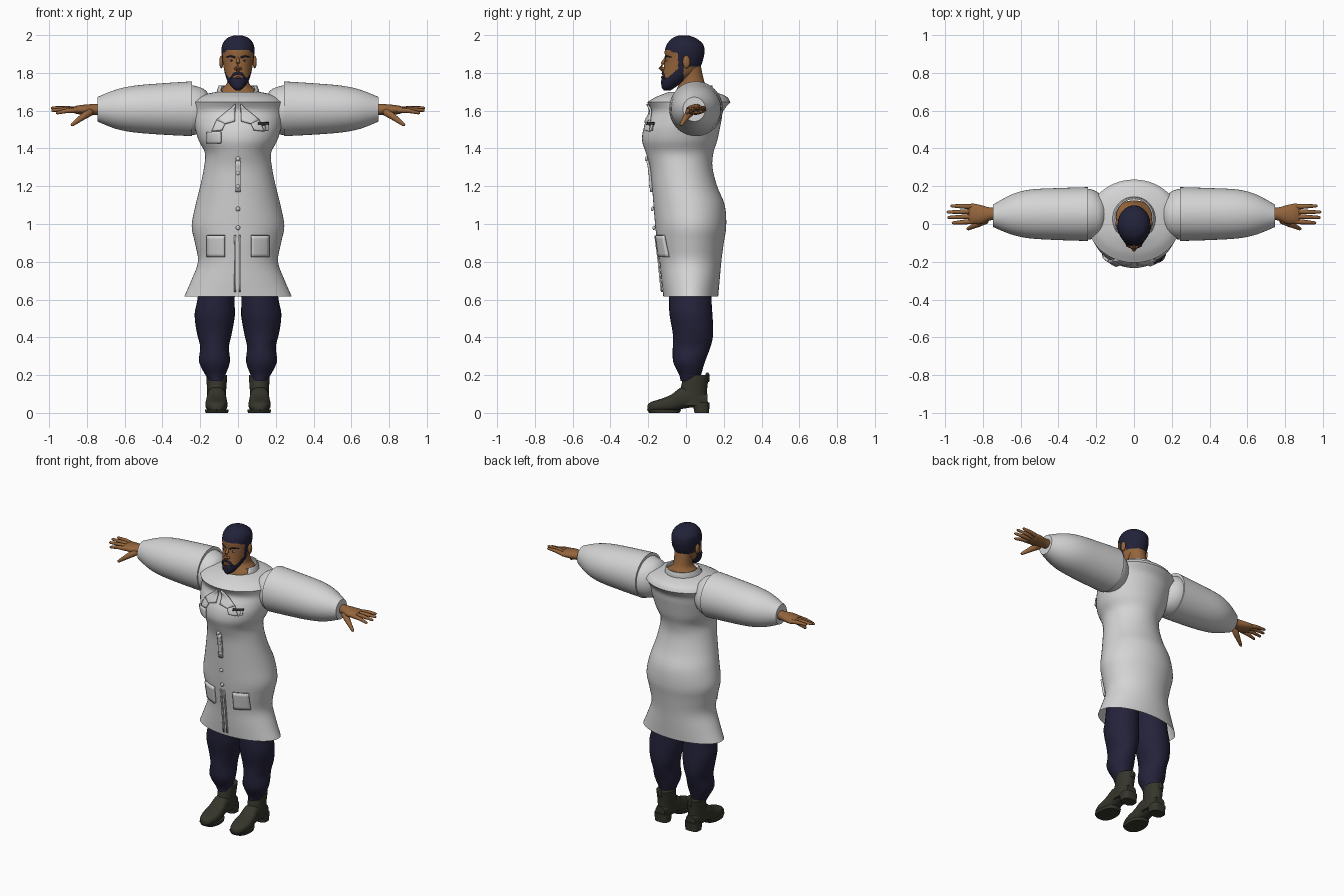
import bpy, bmesh, math
from mathutils import Vector


def material(name, rgb):
    m = bpy.data.materials.new(name)
    m.diffuse_color = (*rgb, 1)
    return m


WHITE = material("coat_white", (0.66, 0.66, 0.66))
NAVY = material("trouser_navy", (0.017, 0.016, 0.042))
HAIR = material("hair_blue_black", (0.016, 0.016, 0.042))
SKIN = material("skin_brown", (0.30, 0.13, 0.045))
LIP = material("lip_brown", (0.20, 0.07, 0.04))
BOOT = material("boot_olive", (0.036, 0.036, 0.025))
DARK = material("clip_dark", (0.03, 0.03, 0.035))


def finish(name, bm, mats, mirror=False, thick=0):
    bmesh.ops.recalc_face_normals(bm, faces=bm.faces)
    me = bpy.data.meshes.new(name)
    bm.to_mesh(me)
    bm.free()
    for m in mats:
        me.materials.append(m)
    ob = bpy.data.objects.new(name, me)
    bpy.context.collection.objects.link(ob)
    if thick:
        mod = ob.modifiers.new("thickness", 'SOLIDIFY')
        mod.thickness, mod.offset = thick, 0
    if mirror:
        ob.modifiers.new("mirror", 'MIRROR').use_mirror_merge = False
    return ob


def dense(rows, k):
    """Smoothly interpolate section rows."""
    out = []
    for i in range(len(rows) - 1):
        p0, p1, p2 = rows[max(i - 1, 0)], rows[i], rows[i + 1]
        p3 = rows[min(i + 2, len(rows) - 1)]
        for j in range(k):
            t = j / k
            out.append(tuple(b + 0.5 * t * (c - a + t * (2*a - 5*b + 4*c - d + t * (3*b - a - 3*c + d)))
                             for a, b, c, d in zip(p0, p1, p2, p3)))
    return out + [tuple(rows[-1])]


def bridge(bm, rings, caps):
    vs = [[bm.verts.new(p) for p in r] for r in rings]
    n = len(vs[0])
    for a, b in zip(vs, vs[1:]):
        for i in range(n):
            bm.faces.new((a[i], a[(i + 1) % n], b[(i + 1) % n], b[i]))
    if caps[0]:
        bm.faces.new(vs[0])
    if caps[1]:
        bm.faces.new(vs[-1])


def loft(name, rows, axis, mats, n=40, k=4, caps=(1, 1), sq=2, mirror=False, rule=None, drop=None, thick=0):
    """Skin oval sections: each row is position, then min/max of the two other axes."""
    bm = bmesh.new()
    rings = []
    for t, a0, a1, b0, b1 in dense(rows, k):
        ring = []
        for i in range(n):
            c, s = math.cos(2 * math.pi * i / n), math.sin(2 * math.pi * i / n)
            a = (a0 + a1) / 2 + (a1 - a0) / 2 * math.copysign(abs(c) ** (2 / sq), c)
            b = (b0 + b1) / 2 + (b1 - b0) / 2 * math.copysign(abs(s) ** (2 / sq), s)
            ring.append({'x': (t, a, b), 'y': (a, t, b), 'z': (a, b, t)}[axis])
        rings.append(ring)
    bridge(bm, rings, caps)
    if rule:
        for f in bm.faces:
            f.material_index = rule(f.calc_center_median())
    if drop:
        bmesh.ops.delete(bm, geom=[f for f in bm.faces if drop(f.calc_center_median())], context='FACES')
    return finish(name, bm, mats, mirror, thick)


def tube(name, pts, radii, mat, n=12, mirror=True):
    """Tapered rounded rod along points."""
    pts = [Vector(p) for p in pts]
    d0, d1 = (pts[0] - pts[1]).normalized(), (pts[-1] - pts[-2]).normalized()
    r0, r1 = radii[0], radii[-1]
    pts = [pts[0] + d0 * r0 * 0.7] + pts + [pts[-1] + d1 * r1 * 0.7]
    radii = [r0 * 0.5] + list(radii) + [r1 * 0.5]
    rings = []
    for i, (p, r) in enumerate(zip(pts, radii)):
        q = (pts[min(i + 1, len(pts) - 1)] - pts[max(i - 1, 0)]).to_track_quat('Z', 'Y')
        rings.append([p + q @ Vector((r * math.cos(2*math.pi*j/n), r * math.sin(2*math.pi*j/n), 0)) for j in range(n)])
    bm = bmesh.new()
    bridge(bm, rings, (1, 1))
    return finish(name, bm, [mat], mirror)


def ball(name, loc, size, mat, mirror=False):
    bm = bmesh.new()
    bmesh.ops.create_uvsphere(bm, u_segments=16, v_segments=10, radius=1)
    for v in bm.verts:
        v.co = Vector([l + c * s for l, c, s in zip(loc, v.co, size)])
    return finish(name, bm, [mat], mirror)


# Coat body, flaring to the hem and to the shoulder rim
COAT = [(z, -h, h, a, b) for z, h, a, b in (
    (0.615, 0.285, -0.12, 0.17), (0.70, 0.248, -0.13, 0.178), (0.80, 0.212, -0.14, 0.187),
    (0.90, 0.228, -0.153, 0.20), (0.99, 0.245, -0.163, 0.213), (1.10, 0.225, -0.172, 0.205),
    (1.20, 0.20, -0.18, 0.165), (1.30, 0.18, -0.19, 0.14), (1.375, 0.175, -0.212, 0.145),
    (1.44, 0.207, -0.232, 0.165), (1.50, 0.226, -0.226, 0.178), (1.55, 0.236, -0.205, 0.188),
    (1.60, 0.242, -0.183, 0.198), (1.645, 0.247, -0.205, 0.235))]
loft("coat_body", COAT, 'z', [WHITE], n=56, caps=(0, 0))
loft("coat_yoke", [(1.645, -0.247, 0.247, -0.205, 0.235), (1.672, -0.215, 0.215, -0.16, 0.218),
                   (1.690, -0.16, 0.16, -0.115, 0.18), (1.70, -0.108, 0.108, -0.088, 0.14)],
     'z', [WHITE], n=56, caps=(0, 0))
loft("collar", [(1.69, -0.112, 0.112, -0.09, 0.14), (1.71, -0.106, 0.106, -0.08, 0.14),
                (1.732, -0.098, 0.098, -0.06, 0.135)], 'z', [WHITE], n=48, caps=(0, 0),
     drop=lambda c: c.y < -0.02 and abs(c.x) < 0.09, thick=0.008)

# Shoulder domes and puffed sleeves
loft("shoulder_dome", [(0.13, 0.03, 0.07, 1.58, 1.62), (0.145, -0.02, 0.12, 1.53, 1.67),
                       (0.175, -0.06, 0.155, 1.49, 1.71), (0.215, -0.078, 0.18, 1.475, 1.728),
                       (0.26, -0.085, 0.188, 1.47, 1.738)], 'x', [WHITE], mirror=True)
loft("sleeve", [(0.243, -0.09, 0.195, 1.465, 1.755), (0.40, -0.085, 0.19, 1.473, 1.745),
                (0.55, -0.076, 0.182, 1.485, 1.732), (0.65, -0.055, 0.155, 1.505, 1.71),
                (0.745, -0.016, 0.103, 1.543, 1.672)], 'x', [WHITE], n=48, mirror=True)

# Hands
loft("palm", [(0.72, 0.025, 0.085, 1.578, 1.635), (0.765, 0.018, 0.088, 1.578, 1.635),
              (0.81, 0.0, 0.10, 1.578, 1.632), (0.85, 0.0, 0.108, 1.582, 1.627),
              (0.872, 0.003, 0.105, 1.588, 1.62)], 'x', [SKIN], n=24, mirror=True)
for label, y0, y1, tip, z in (("index", 0.014, 0.006, 0.958, 1.588), ("middle", 0.040, 0.035, 0.982, 1.602),
                              ("ring", 0.066, 0.063, 0.985, 1.613), ("little", 0.091, 0.096, 0.965, 1.616)):
    tube(label + "_finger", [(0.85, y0, 1.603), (0.905, (y0 + y1) / 2, (1.603 + z) / 2 + 0.004), (tip, y1, z)],
         (0.0145, 0.012, 0.008), SKIN)
tube("thumb", [(0.785, 0.022, 1.592), (0.825, 0.0, 1.565), (0.878, -0.025, 1.525)], (0.022, 0.017, 0.009), SKIN)

# Trouser legs
loft("trouser_leg", [(0.17, 0.075, 0.155, -0.03, 0.075), (0.20, 0.067, 0.172, -0.035, 0.08),
                     (0.27, 0.043, 0.206, -0.068, 0.10), (0.35, 0.048, 0.20, -0.07, 0.13),
                     (0.42, 0.033, 0.217, -0.07, 0.144), (0.52, 0.016, 0.23, -0.087, 0.14),
                     (0.60, 0.018, 0.215, -0.09, 0.135), (0.80, 0.004, 0.19, -0.09, 0.13)],
     'z', [NAVY], n=28, k=3, mirror=True)

# Boots: shaft, foot, heel, sole and pull tab
loft("boot_shaft", [(0.04, 0.063, 0.163, -0.05, 0.118), (0.09, 0.065, 0.163, -0.042, 0.112),
                    (0.14, 0.061, 0.165, -0.026, 0.113), (0.20, 0.057, 0.168, -0.014, 0.122)],
     'z', [BOOT], n=28, k=3, mirror=True)
loft("boot_foot", [(-0.205, 0.095, 0.13, 0.012, 0.04), (-0.185, 0.072, 0.155, 0.008, 0.058),
                   (-0.13, 0.056, 0.172, 0.006, 0.075), (-0.075, 0.058, 0.17, 0.008, 0.098),
                   (-0.025, 0.064, 0.164, 0.02, 0.135), (0.04, 0.066, 0.162, 0.03, 0.13),
                   (0.115, 0.08, 0.148, 0.03, 0.10)], 'y', [BOOT], n=28, k=3, sq=2.6, mirror=True)
loft("boot_sole", [(0.0, 0.052, 0.172, -0.195, -0.035), (0.018, 0.05, 0.175, -0.207, -0.025)],
     'z', [BOOT], n=28, k=1, sq=2.4, mirror=True)
loft("boot_heel", [(0.0, 0.066, 0.162, 0.045, 0.122), (0.055, 0.063, 0.165, 0.035, 0.125)],
     'z', [BOOT], n=28, k=1, sq=3, mirror=True)
tube("boot_pull_tab", [(0.112, 0.114, 0.17), (0.112, 0.113, 0.206)], (0.011, 0.01), BOOT)


# Head with hair and beard set by region
def head_colour(c):
    if c.z > 1.918 - max(0, abs(c.x) - 0.06) * 0.6:
        return 1
    if c.y > 0.012 and c.z > 1.835:
        return 1
    if -0.042 < c.y <= 0.012 and c.z > 1.86:
        return 1
    if -0.042 < c.y < -0.012 and c.z > 1.75:
        return 1
    return int(c.y < -0.012 and c.z < 1.778 + max(0, c.y + 0.095) * 0.8)


HEAD = [(z, -h, h, a, b) for z, h, a, b in (
    (1.708, 0.012, -0.118, -0.08), (1.725, 0.034, -0.129, -0.055), (1.76, 0.057, -0.131, 0.0),
    (1.80, 0.070, -0.122, 0.055), (1.84, 0.078, -0.116, 0.08), (1.88, 0.084, -0.112, 0.093),
    (1.92, 0.087, -0.112, 0.098), (1.955, 0.081, -0.099, 0.088), (1.985, 0.056, -0.07, 0.05),
    (1.999, 0.018, -0.035, 0.01))]
loft("head", HEAD, 'z', [SKIN, HAIR], n=96, k=7, rule=head_colour)
loft("neck", [(1.66, -0.12, 0.12, -0.07, 0.125), (1.70, -0.105, 0.105, -0.055, 0.12),
              (1.73, -0.07, 0.07, -0.042, 0.11), (1.76, -0.056, 0.056, -0.03, 0.095),
              (1.84, -0.056, 0.056, -0.03, 0.078)], 'z', [SKIN])


def front_y(rows, x, z):
    """Front surface depth of a z-lofted part."""
    fine = dense(rows, 6)
    for p, q in zip(fine, fine[1:]):
        if p[0] <= z <= q[0]:
            t = (z - p[0]) / (q[0] - p[0])
            _, _, h, a, b = [u + (v - u) * t for u, v in zip(p, q)]
            return (a + b) / 2 - (b - a) / 2 * math.sqrt(max(0, 1 - (x / h) ** 2))
    return -0.2


def on_face(x, z, off=0.0):
    return (x, front_y(HEAD, x, z) - off, z)


# Facial features
tube("nose", [(0, -0.106, 1.88), (0, -0.124, 1.85), (0, -0.134, 1.828), (0, -0.118, 1.815)],
     (0.007, 0.010, 0.012, 0.012), SKIN, mirror=False)
ball("nostril_wing", (0.012, -0.12, 1.823), (0.009, 0.011, 0.008), SKIN, True)
ball("ear", (0.088, 0.002, 1.858), (0.011, 0.02, 0.034), SKIN, True)
ball("eye_white", on_face(0.035, 1.866), (0.013, 0.004, 0.005), WHITE, True)
ball("iris", on_face(0.034, 1.866, 0.002), (0.005, 0.004, 0.005), DARK, True)
tube("eyebrow", [on_face(x, z) for x, z in ((0.016, 1.882), (0.038, 1.889), (0.062, 1.883))],
     (0.005, 0.005, 0.003), HAIR)
tube("moustache", [on_face(x, z) for x, z in ((0.004, 1.798), (0.022, 1.793), (0.038, 1.772))],
     (0.007, 0.008, 0.006), HAIR)
ball("lips", on_face(0, 1.777), (0.019, 0.006, 0.006), LIP)


# Panels that follow the coat front
def patch(name, corners, mat, off=0.006, thick=0.008, mirror=False, n=6):
    a, b, c, d = [Vector(p) for p in corners]
    bm = bmesh.new()
    grid = []
    for i in range(n + 1):
        row = []
        for j in range(n + 1):
            p = a.lerp(b, i / n).lerp(d.lerp(c, i / n), j / n)
            row.append(bm.verts.new((p.x, front_y(COAT, p.x, p.y) - off, p.y)))
        grid.append(row)
    for i in range(n):
        for j in range(n):
            bm.faces.new((grid[i][j], grid[i + 1][j], grid[i + 1][j + 1], grid[i][j + 1]))
    return finish(name, bm, [mat], mirror, thick)


def box(x0, x1, z0, z1):
    return (x0, z0), (x1, z0), (x1, z1), (x0, z1)


patch("lower_pocket", box(0.07, 0.162, 0.825, 0.94), WHITE, 0.008, 0.014, True)
patch("chest_pocket", box(-0.162, -0.09, 1.428, 1.488), WHITE, 0.008, 0.014)
patch("pen_clip", box(0.105, 0.162, 1.523, 1.538), DARK, 0.012)
patch("pen", box(0.146, 0.160, 1.495, 1.525), WHITE, 0.012)
patch("lapel_upper", ((0.014, 1.635), (0.112, 1.55), (0.07, 1.53), (0.016, 1.545)), WHITE, 0.008, 0.01, True)
patch("lapel_lower", ((0.112, 1.55), (0.138, 1.49), (0.085, 1.497), (0.07, 1.53)), WHITE, 0.008, 0.01, True)
patch("upper_placket", box(-0.014, 0.014, 1.17, 1.335), WHITE, 0.006, 0.012)
patch("lower_placket_left", box(-0.02, -0.010, 0.64, 0.94), WHITE)
patch("lower_placket_right", box(0.006, 0.014, 0.64, 0.94), WHITE)
for z in (0.98, 1.08, 1.20, 1.27, 1.345):
    ball("button", (0, front_y(COAT, 0, z) - 0.008, z), (0.012, 0.008, 0.012), WHITE)

# Smooth shading with crisp rims
for ob in bpy.context.collection.objects:
    ob.select_set(True)
    bpy.context.view_layer.objects.active = ob
bpy.ops.object.shade_smooth_by_angle(angle=math.radians(40))
